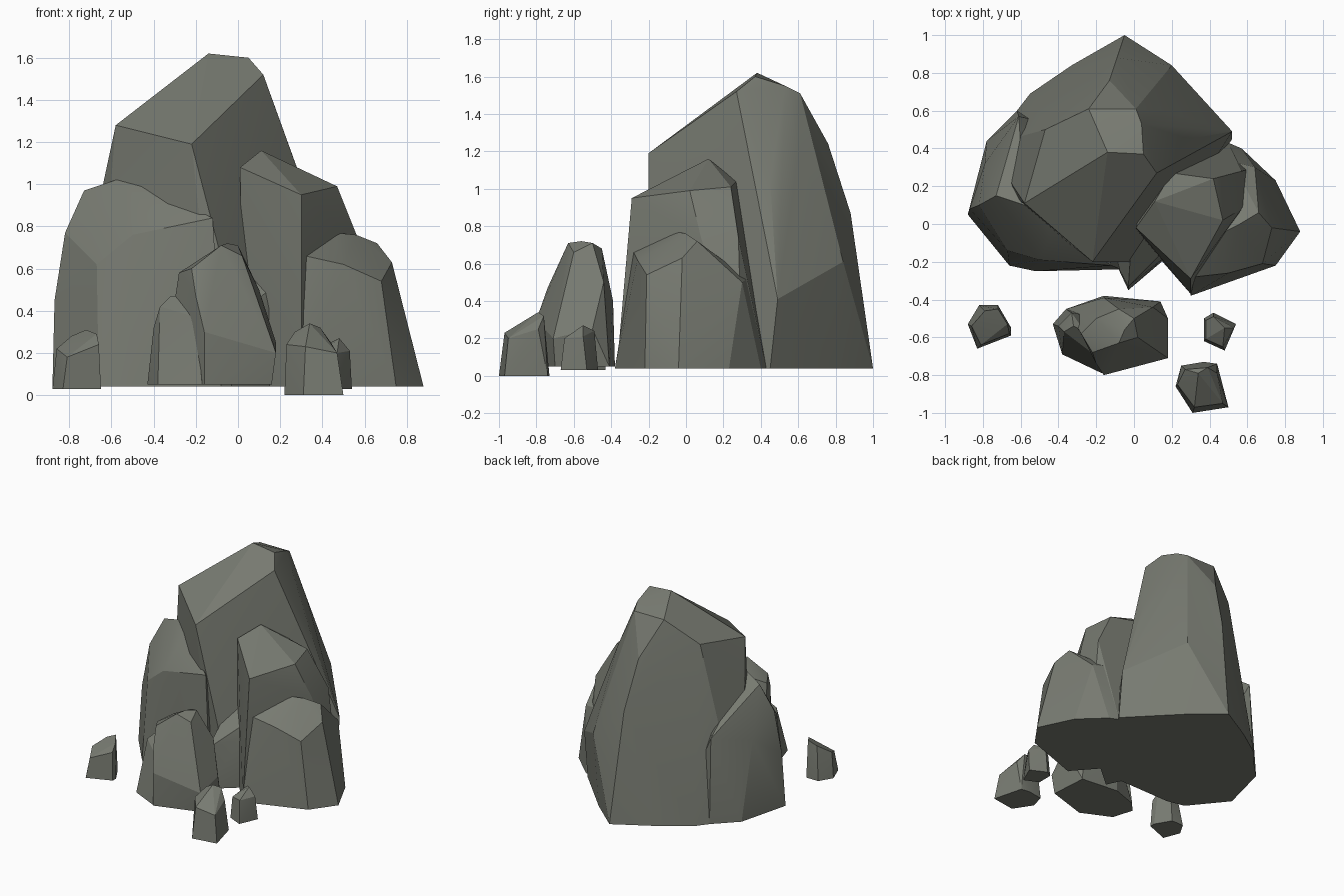
import bpy
import bmesh
import math

# Remove the default object
default_cube = bpy.data.objects.get("Cube")
if default_cube:
    bpy.data.objects.remove(default_cube, do_unlink=True)

# One grey-green stone colour
STONE_COLOUR = (0.185, 0.195, 0.165, 1)
stone = bpy.data.materials.new("grey_green_stone")
stone.use_nodes = True
stone.diffuse_color = STONE_COLOUR
shader = stone.node_tree.nodes["Principled BSDF"]
shader.inputs["Base Color"].default_value = STONE_COLOUR
shader.inputs["Roughness"].default_value = 0.9


def boulder(name, footprint, corners, ground=.04):
    """Faceted boulder: convex skin over a footprint and its upper corners."""
    mesh_data = bmesh.new()
    for x, y in footprint:
        mesh_data.verts.new((x, y, ground))
    for corner in corners:
        mesh_data.verts.new(corner)
    skin = bmesh.ops.convex_hull(mesh_data, input=mesh_data.verts)
    unused = [v for v in skin["geom_interior"] if isinstance(v, bmesh.types.BMVert)]
    bmesh.ops.delete(mesh_data, geom=unused, context="VERTS")
    bmesh.ops.dissolve_limit(mesh_data, angle_limit=math.radians(4),
                             verts=mesh_data.verts, edges=mesh_data.edges)
    bmesh.ops.recalc_face_normals(mesh_data, faces=mesh_data.faces)

    mesh = bpy.data.meshes.new(name)
    mesh_data.to_mesh(mesh)
    mesh_data.free()
    mesh.materials.append(stone)
    stone_object = bpy.data.objects.new(name, mesh)
    bpy.context.collection.objects.link(stone_object)
    bpy.ops.object.select_all(action="DESELECT")
    stone_object.select_set(True)
    bpy.context.view_layer.objects.active = stone_object
    bpy.ops.object.shade_smooth_by_angle(angle=math.radians(18))


# Tall peak at the back
boulder(
    "main_peak",
    footprint=[(-.05, 1), (.18, .8), (.52, .45), (.08, -.2), (-.1, -.17),
               (-.56, .1), (-.68, .16), (-.76, .42), (-.55, .69), (-.33, .84)],
    corners=[
        (-.14, .38, 1.62), (.05, .37, 1.6), (.12, .27, 1.52),
        (.04, .53, 1.55), (.01, .61, 1.51), (-.24, .61, 1.51),
        (-.47, .5, 1.34), (-.58, .11, 1.28), (-.22, -.2, 1.19),
        (-.13, .76, 1.24), (-.09, .88, .87), (.2, .84, .61),
        (.52, .49, .41), (.29, .45, 1.05), (.16, .6, 1.2),
        (-.64, .2, 1),
    ],
)

# Broad shoulder on the front, right-hand side of the model
boulder(
    "broad_shoulder",
    footprint=[(-.88, .05), (-.66, -.22), (-.52, -.25), (-.07, -.24),
               (-.78, .44), (-.62, .6), (-.3, .5)],
    corners=[
        (-.73, .15, .97), (-.58, .1, 1.02), (-.46, .02, 1.01),
        (-.45, -.08, .92), (-.5, -.19, .76), (-.67, -.14, .62),
        (-.82, .1, .77), (-.12, -.22, .84), (-.87, .08, .45),
        (-.79, .32, .62), (-.61, .57, .68),
    ],
)

# Upright block on the opposite side
boulder(
    "upright_block",
    footprint=[(.3, -.37), (.02, -.05), (.1, .3), (.5, .43), (.65, .3)],
    corners=[
        (.01, -.02, 1.08), (.11, .12, 1.16), (.3, -.29, .95),
        (.47, .02, .99), (.42, .24, 1.01), (.2, .27, 1.04),
        (.57, .28, .74), (.57, .08, .74),
    ],
)

# Rounded boulder leaning against the block
boulder(
    "side_boulder",
    footprint=[(.88, -.04), (.75, -.22), (.3, -.38), (.75, .23),
               (.57, .4), (.5, .43), (.3, .2)],
    corners=[
        (.32, -.28, .66), (.36, -.18, .71), (.46, -.05, .77),
        (.56, 0, .76), (.66, .06, .72), (.73, -.02, .63),
        (.68, -.21, .54), (.5, -.26, .62), (.64, .3, .5),
        (.52, .33, .52), (.4, .2, .6),
    ],
)

# Low ledge filling the gap between the large boulders
boulder(
    "gap_ledge",
    footprint=[(-.03, -.35), (-.1, -.2), (.17, -.18), (.3, 0), (0, .1)],
    corners=[(-.03, -.33, .34), (.17, -.17, .42), (.3, 0, .64), (0, .1, .74)],
)

# Free-standing front boulder with a smaller lobe
boulder(
    "front_boulder",
    footprint=[(.14, -.41), (.16, -.7), (-.16, -.8), (-.36, -.45),
               (-.16, -.38)],
    corners=[
        (-.28, -.58, .58), (-.2, -.5, .63), (-.08, -.63, .71),
        (-.05, -.56, .72), (0, -.5, .71), (.02, -.6, .66),
        (-.08, -.45, .68), (.1, -.44, .5), (.18, -.5, .25),
        (.18, -.71, .2), (-.16, -.8, .3), (-.2, -.74, .47),
        (-.22, -.68, .6), (-.16, -.39, .4),
    ],
    ground=.05,
)
boulder(
    "front_lobe",
    footprint=[(-.43, -.53), (-.38, -.69), (-.17, -.79), (-.36, -.45),
               (-.15, -.5)],
    corners=[
        (-.4, -.54, .32), (-.37, -.57, .42), (-.32, -.54, .47),
        (-.26, -.57, .47), (-.2, -.7, .37), (-.33, -.47, .4),
    ],
    ground=.05,
)

# Scattered pebbles
boulder(
    "front_pebble",
    footprint=[(.22, -.86), (.25, -.75), (.37, -.73), (.44, -.74),
               (.5, -.97), (.31, -1)],
    corners=[
        (.23, -.85, .24), (.27, -.77, .3), (.34, -.79, .34),
        (.39, -.76, .32), (.44, -.79, .25), (.47, -.95, .2),
        (.32, -.97, .23),
    ],
    ground=0,
)
boulder(
    "middle_pebble",
    footprint=[(.37, -.5), (.42, -.47), (.54, -.53), (.48, -.67),
               (.37, -.62)],
    corners=[
        (.38, -.51, .2), (.42, -.49, .24), (.48, -.55, .27),
        (.53, -.55, .21), (.47, -.65, .2), (.38, -.61, .19),
    ],
    ground=.03,
)
boulder(
    "outer_pebble",
    footprint=[(-.88, -.53), (-.82, -.43), (-.72, -.43), (-.65, -.55),
               (-.65, -.59), (-.83, -.66)],
    corners=[
        (-.86, -.54, .22), (-.79, -.46, .28), (-.72, -.45, .31),
        (-.67, -.53, .29), (-.66, -.58, .24), (-.81, -.64, .18),
    ],
    ground=.03,
)
